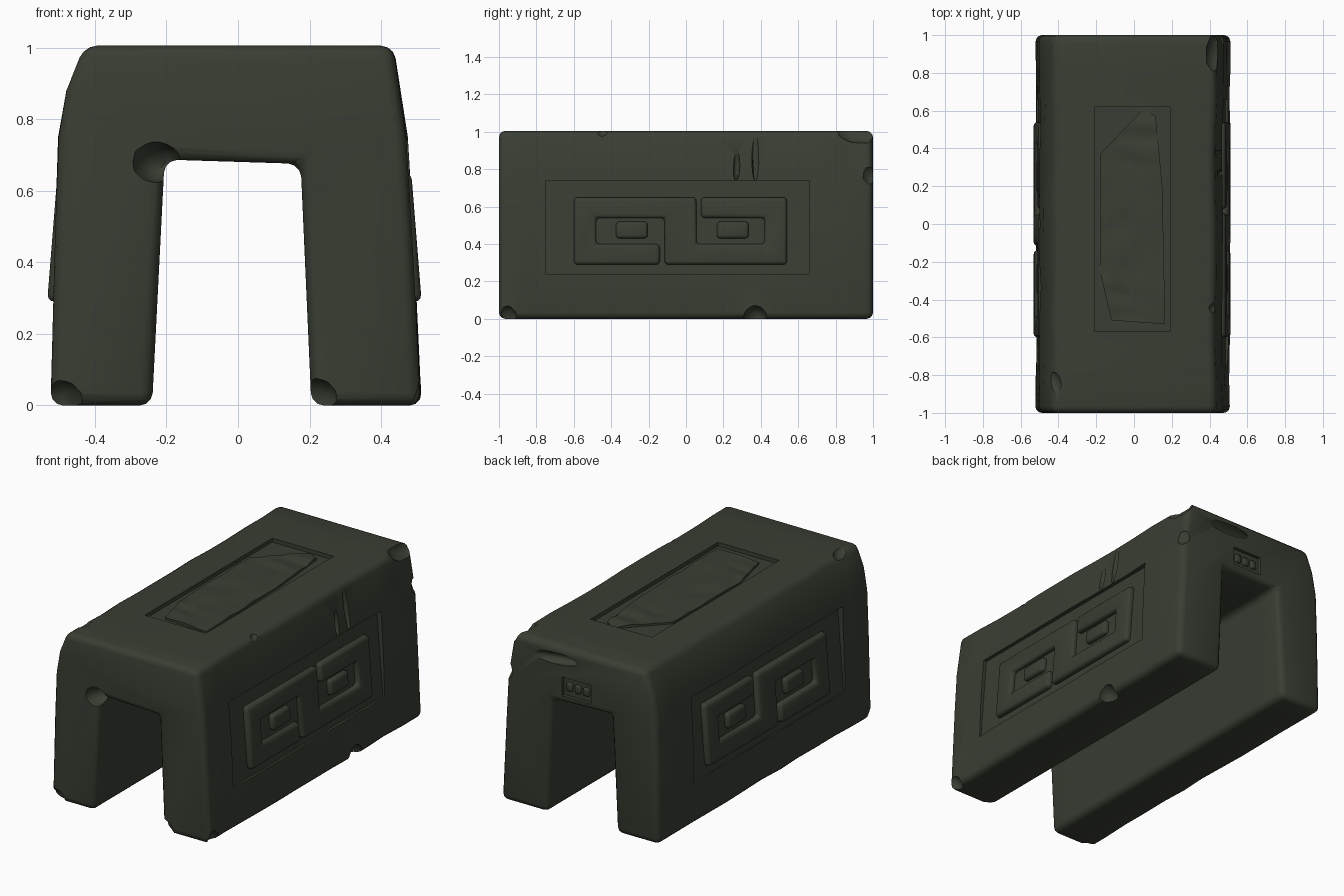
import bpy, bmesh, math, random
from mathutils import Vector, noise

if "Cube" in bpy.data.objects:
    bpy.data.objects.remove(bpy.data.objects["Cube"])

random.seed(4)
stone = bpy.data.materials.new("dark olive stone")
stone.diffuse_color = (0.041, 0.048, 0.033, 1)
stone.use_nodes = True
stone.node_tree.nodes["Principled BSDF"].inputs["Base Color"].default_value = stone.diffuse_color


def finish(bm, name):
    bmesh.ops.recalc_face_normals(bm, faces=bm.faces)
    if bm.calc_volume(signed=True) < 0:
        bmesh.ops.reverse_faces(bm, faces=bm.faces)
    me = bpy.data.meshes.new(name)
    bm.to_mesh(me)
    bm.free()
    ob = bpy.data.objects.new(name, me)
    bpy.context.collection.objects.link(ob)
    me.materials.append(stone)
    return ob


def prism(name, pts, place, d0, d1):
    """Outline pts pushed from depth d0 to d1; place maps (a, b, depth) to 3D."""
    bm = bmesh.new()
    lo = [bm.verts.new(place(a, b, d0)) for a, b in pts]
    hi = [bm.verts.new(place(a, b, d1)) for a, b in pts]
    bm.faces.new(lo)
    bm.faces.new(hi)
    n = len(pts)
    for i in range(n):
        j = (i + 1) % n
        bm.faces.new((lo[i], lo[j], hi[j], hi[i]))
    return finish(bm, name)


def rect(a0, a1, b0, b1):
    return [(a0, b0), (a1, b0), (a1, b1), (a0, b1)]


def activate(ob):
    bpy.ops.object.select_all(action='DESELECT')
    ob.select_set(True)
    bpy.context.view_layer.objects.active = ob


def bevel(ob, width, segments=3):
    activate(ob)
    m = ob.modifiers.new("bevel", 'BEVEL')
    m.width, m.segments, m.limit_method = width, segments, 'ANGLE'
    m.angle_limit = math.radians(32)
    bpy.ops.object.modifier_apply(modifier=m.name)


def volume(me):
    bm = bmesh.new()
    bm.from_mesh(me)
    v = bm.calc_volume()
    bm.free()
    return v


def cut(ob, cutter):
    """Subtract the cutter, keeping the first solver result that is sound."""
    before = volume(ob.data)
    for solver in ('MANIFOLD', 'EXACT', 'FLOAT'):
        backup = ob.data.copy()
        activate(ob)
        m = ob.modifiers.new("cut", 'BOOLEAN')
        m.operation, m.solver, m.object = 'DIFFERENCE', solver, cutter
        try:
            bpy.ops.object.modifier_apply(modifier=m.name)
        except RuntimeError:
            ob.modifiers.clear()
        if 0.9 * before < volume(ob.data) < before - 1e-7:
            break
        ob.data = backup
    bpy.data.objects.remove(cutter)


def smooth(ob, angle=35):
    activate(ob)
    bpy.ops.object.shade_smooth_by_angle(angle=math.radians(angle))


# Arched stone body: U profile swept along y with slight wear
outer = [(-0.525, 0), (-0.512, 0.5), (-0.503, 0.75), (-0.48, 0.88), (-0.43, 1.005),
         (0.435, 1.005), (0.475, 0.75), (0.49, 0.5), (0.515, 0)]
inner = [(0.205, 0), (0.175, 0.675), (-0.205, 0.687), (-0.24, 0)]
profile = outer + inner
bm = bmesh.new()
rings = []
for k in range(13):
    w = 0.012 if 0 < k < 12 else 0.004
    ring = []
    for x, z in profile:
        dx = random.uniform(0, w) if (x, z) in outer else 0
        ring.append(bm.verts.new((x - math.copysign(dx, x), -1 + k / 6, z)))
    rings.append(ring)
n = len(profile)
for r, s in zip(rings, rings[1:]):
    for i in range(n):
        j = (i + 1) % n
        bm.faces.new((r[i], r[j], s[j], s[i]))
bm.faces.new(rings[0])
bm.faces.new(rings[-1])
body = finish(bm, "arch_body")
bevel(body, 0.035)


# Sunken panels: both sides, top and back
def side(s):
    off = 0.445 if s > 0 else 0.465
    return lambda y, z, d: Vector((s * (off + (0.74 - z) * 0.08 + d), y, z))


def top(x, y, d):
    return Vector((x, y, 0.982 + d))


def back(x, z, d):
    return Vector((x, 0.98 + d, z))


for s in (1, -1):
    cut(body, prism("cutter", rect(-0.75, 0.66, 0.24, 0.74), side(s), 0, 0.2))
cut(body, prism("cutter", rect(-0.21, 0.19, -0.57, 0.62), top, 0, 0.2))
cut(body, prism("cutter", rect(-0.08, 0.11, 0.72, 0.83), back, 0, 0.2))


# Chips and the side crack
def chip(loc, radii):
    tilt = (random.uniform(-0.3, 0.3), 0, random.uniform(-0.4, 0.4))
    bpy.ops.mesh.primitive_ico_sphere_add(subdivisions=2, radius=1, location=loc,
                                          rotation=tilt, scale=radii)
    cutter = bpy.context.object
    cutter.data.materials.append(stone)
    cut(body, cutter)


chip((0.47, 0.38, 0.9), (0.05, 0.022, 0.17))
chip((0.46, 0.27, 0.82), (0.03, 0.018, 0.09))
chip((0.48, 0.95, 1), (0.09, 0.16, 0.07))
chip((-0.23, -1.02, 0.68), (0.07, 0.12, 0.06))
chip((0.2, 1.02, 0.93), (0.25, 0.05, 0.035))
for x, y, z in ((0.45, -0.45, 1.02), (-0.43, -0.84, 1.02), (-0.49, 0.92, 1), (0.21, -1.01, 0.02),
                (-0.5, -1.02, 0), (0.51, 0.37, 0), (0.53, -0.95, 0), (0.51, 1.01, 0.77)):
    chip((x, y, z), [random.uniform(0.04, 0.08) for _ in range(3)])
smooth(body)

# Raised interlocking key pattern: half an outline turned by 180 degrees, on both sides
half = [(-0.6, 0.65), (0.055, 0.65), (0.055, 0.4), (0.42, 0.4),
        (0.42, 0.54), (0.08, 0.54), (0.08, 0.65), (0.54, 0.65)]
key = half + [(-0.06 - a, 0.94 - b) for a, b in half]
for s, label in ((1, "right"), (-1, "left")):
    relief = prism(label + "_key_relief", key, side(s), -0.03, 0.032)
    bevel(relief, 0.02)
    smooth(relief, 50)
    for i, c in enumerate((-0.29, 0.25)):
        block = prism(f"{label}_key_block_{i + 1}", rect(c - 0.085, c + 0.085, 0.43, 0.52),
                      side(s), -0.03, 0.028)
        bevel(block, 0.018)
        smooth(block, 50)

# Rough broken slab in the top panel
slab = prism("top_rough_slab",
             [(-0.18, 0.37), (0.05, 0.61), (0.115, 0.57), (0.15, 0.2),
              (0.165, -0.53), (-0.12, -0.51), (-0.18, -0.25)], top, -0.02, 0.012)
bm = bmesh.new()
bm.from_mesh(slab.data)
bmesh.ops.triangulate(bm, faces=bm.faces)
bmesh.ops.subdivide_edges(bm, edges=bm.edges, cuts=9, use_grid_fill=True)
for v in bm.verts:
    if v.co.z > 0.99:
        v.co.z += 0.012 * noise.noise(Vector((v.co.x * 6, v.co.y * 14, 0)))
bm.to_mesh(slab.data)
bm.free()
smooth(slab)

# Three studs in the small back panel
for i in range(3):
    x = 0.015 + (i - 1) * 0.055
    stud = prism(f"back_stud_{i + 1}", rect(x - 0.02, x + 0.02, 0.75, 0.8), back, -0.02, 0.014)
    bevel(stud, 0.01, 2)
    smooth(stud, 50)
